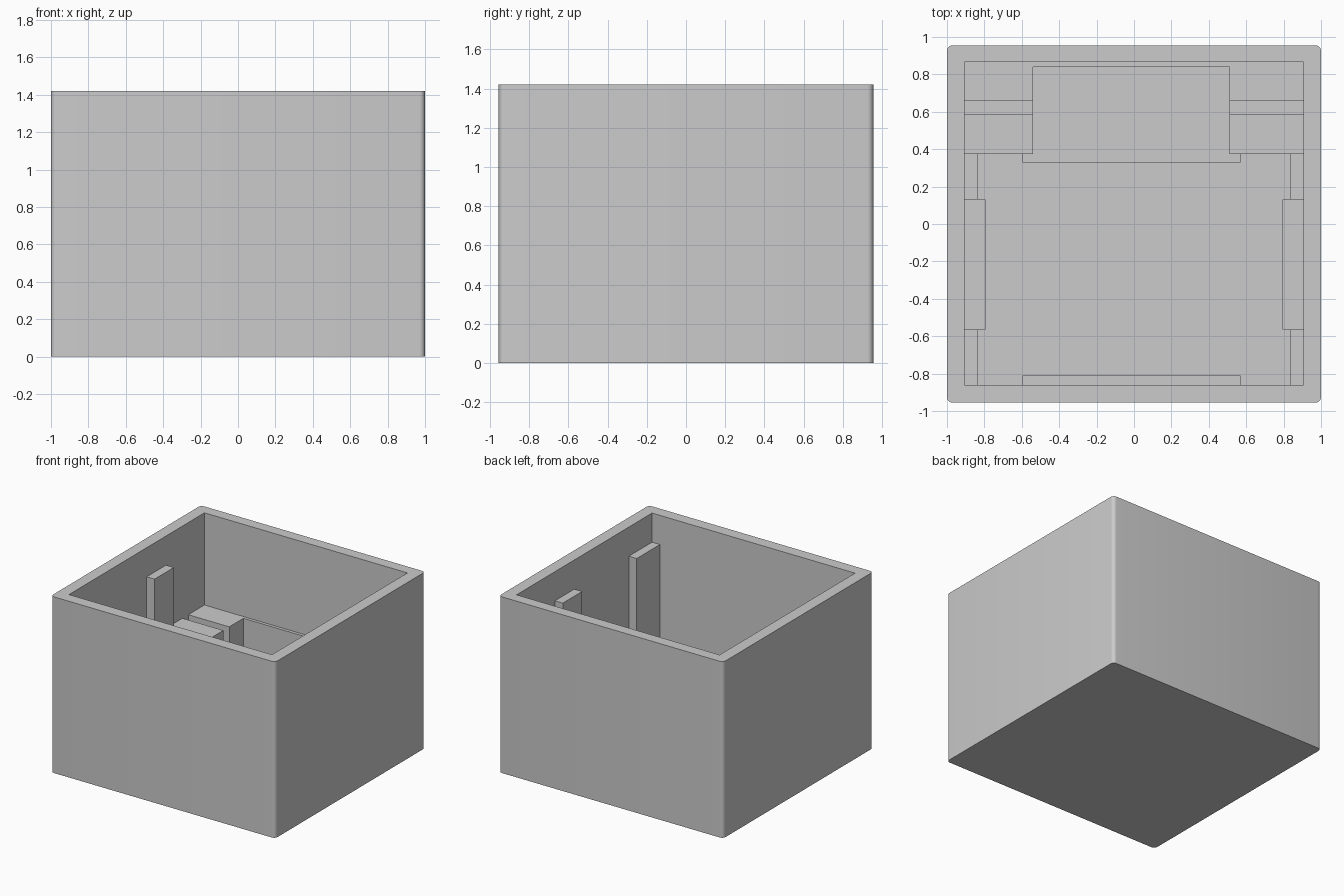
import bpy
import bmesh

if "Cube" in bpy.data.objects:
    bpy.data.objects.remove(bpy.data.objects["Cube"], do_unlink=True)

grey = bpy.data.materials.new("plain grey")
grey.use_nodes = True
grey.diffuse_color = (0.6, 0.6, 0.6, 1)
grey.node_tree.nodes["Principled BSDF"].inputs["Base Color"].default_value = grey.diffuse_color

# Main levels and inner wall positions
TOP = 1.42
FLOOR = 0.1
BENCH = 0.677
LEDGE = 0.3
POST = 1.185
SIDE = 0.905
FRONT, BACK = -0.86, 0.865
EMBED = 0.02  # how far fittings run into the walls and floor


def box(name, x, y, z, corner=0.0):
    """Box between (low, high) limits, with optional rounded upright edges."""
    bm = bmesh.new()
    bmesh.ops.create_cube(bm, size=1)
    for v in bm.verts:
        v.co = [lim[0] if c < 0 else lim[1] for c, lim in zip(v.co, (x, y, z))]
    if corner:
        upright = [e for e in bm.edges
                   if abs(e.verts[0].co.z - e.verts[1].co.z) > 0.1]
        bmesh.ops.bevel(bm, geom=upright, offset=corner, segments=6,
                        profile=0.5, affect='EDGES')
    bmesh.ops.recalc_face_normals(bm, faces=bm.faces)
    mesh = bpy.data.meshes.new(name)
    bm.to_mesh(mesh)
    bm.free()
    mesh.materials.append(grey)
    obj = bpy.data.objects.new(name, mesh)
    bpy.context.collection.objects.link(obj)
    return obj


def fitting(name, x, y, top):
    return box(name, x, y, (FLOOR - EMBED, top))


# Open-topped case: rounded block with a square cavity
case = box("case", (-1, 1), (-0.955, 0.955), (0, TOP), corner=0.03)
cavity = box("cavity_cutter", (-SIDE, SIDE), (FRONT, BACK), (FLOOR, TOP + 0.2))
cut = case.modifiers.new("cavity", 'BOOLEAN')
cut.operation = 'DIFFERENCE'
cut.solver = 'EXACT'
cut.object = cavity
bpy.context.view_layer.objects.active = case
case.select_set(True)
bpy.ops.object.modifier_apply(modifier=cut.name)
bpy.data.objects.remove(cavity, do_unlink=True)
bpy.ops.object.shade_smooth_by_angle()

# Rear bench: two slotted blocks either side of an open bay
bay = (-0.54, 0.51)
for side, x in (("right", (-SIDE - EMBED, bay[0])), ("left", (bay[1], SIDE + EMBED))):
    fitting(side + "_bench_front", x, (0.375, 0.585), BENCH)
    fitting(side + "_bench_rear", x, (0.66, BACK + EMBED), BENCH)
    fitting(side + "_slot_floor", x, (0.58, 0.665), LEDGE + 0.1)
fitting("bay_back_strip", bay, (0.84, BACK + EMBED), BENCH)
fitting("bay_floor", bay, (0.37, 0.845), LEDGE)

# Support ledges at the front and rear of the main compartment
ledge_x = (-0.595, 0.57)
fitting("rear_ledge", ledge_x, (0.33, 0.376), LEDGE)
fitting("front_ledge", ledge_x, (FRONT - EMBED, -0.81), LEDGE)

# Side supports with tall corner posts, on both side walls
for side, s in (("right", -1), ("left", 1)):
    def wall_span(inner):
        return sorted((s * inner, s * (SIDE + EMBED)))
    fitting(side + "_support", wall_span(0.793), (-0.565, 0.13), LEDGE)
    fitting(side + "_front_post", wall_span(0.835), (FRONT - EMBED, -0.565), POST)
    fitting(side + "_rear_post", wall_span(0.835), (0.13, 0.376), POST)
